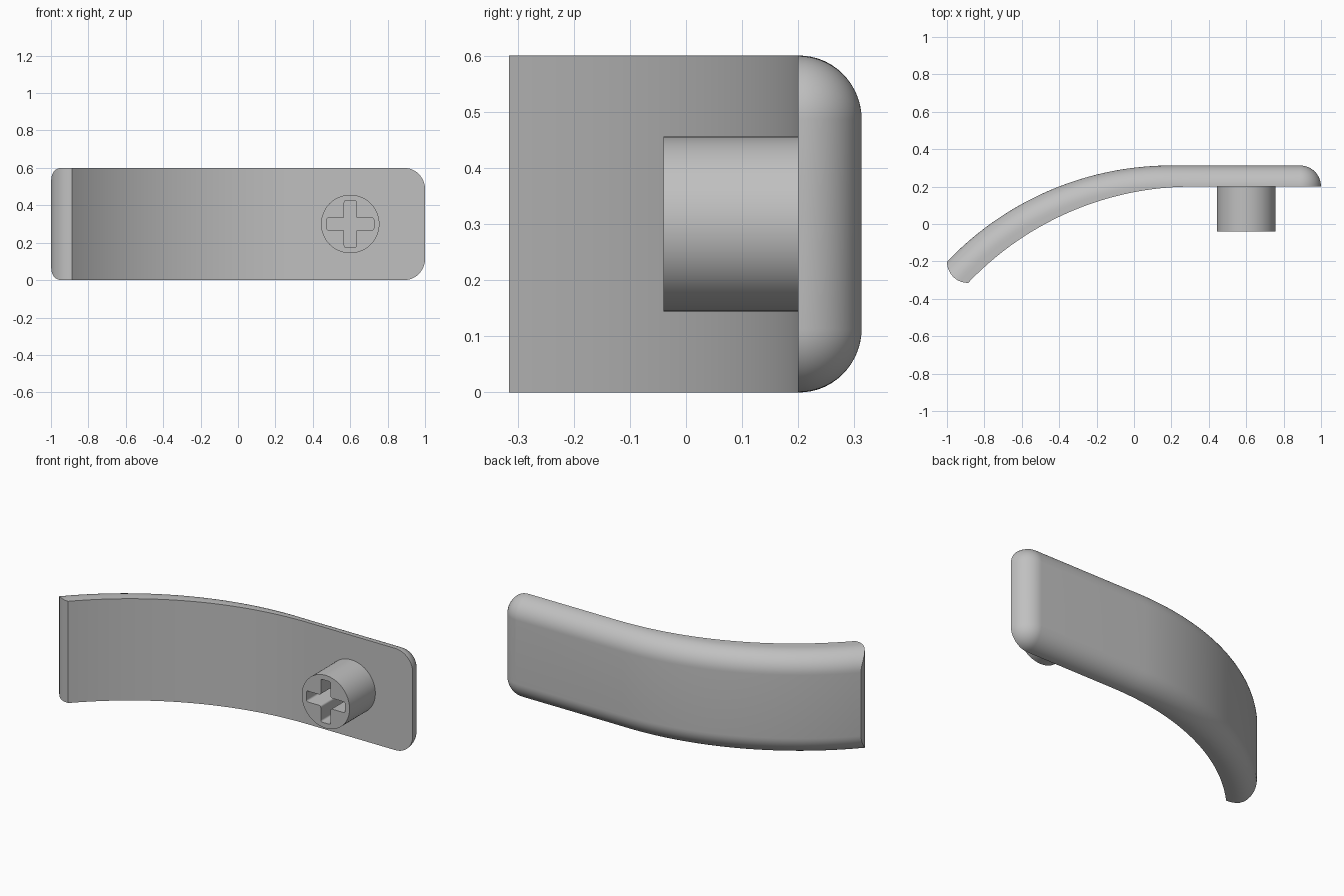
import bpy
import bmesh
from math import sin, cos, pi, sqrt, asin, radians
from mathutils import Matrix

cube = bpy.data.objects.get("Cube")
if cube:
    bpy.data.objects.remove(cube)

HEIGHT = 0.6
THICK = 0.113      # plate thickness and edge rounding radius
INNER_Y = 0.2      # flat inner face
BEND_R = 1.655     # radius of the bent part
BEND_START = 0.2   # where the outer face starts to bend
BEND_ANGLE = asin((1 + BEND_START) / BEND_R)

grey = bpy.data.materials.new("plain grey")
grey.use_nodes = True
colour = (0.53, 0.53, 0.53, 1)
grey.diffuse_color = colour
grey.node_tree.nodes["Principled BSDF"].inputs["Base Color"].default_value = colour


def make_object(name, bm):
    bmesh.ops.remove_doubles(bm, verts=bm.verts, dist=1e-5)
    bmesh.ops.recalc_face_normals(bm, faces=bm.faces)
    mesh = bpy.data.meshes.new(name)
    bm.to_mesh(mesh)
    bm.free()
    mesh.materials.append(grey)
    obj = bpy.data.objects.new(name, mesh)
    bpy.context.collection.objects.link(obj)
    return obj


def smooth(obj):
    bpy.ops.object.select_all(action='DESELECT')
    obj.select_set(True)
    bpy.context.view_layer.objects.active = obj
    bpy.ops.object.shade_smooth_by_angle(angle=radians(35))


def layer_points(f, bend_steps=40, corner_steps=12):
    """Lower outline of one layer, left to right; f is 0 inside, 1 outside."""
    points = []
    start_x = BEND_START + THICK * (1 - f)
    y = INNER_Y + THICK * f
    # bent part, ending in a rounded nose
    for k in range(bend_steps + 1):
        a = BEND_ANGLE * (1 - k / bend_steps)
        px = start_x - BEND_R * sin(a)
        py = y - BEND_R * (1 - cos(a))
        if k == 0:
            w = (f - 0.5) * THICK * sqrt(2)
            nose = sqrt(max(THICK ** 2 - w ** 2, 0)) - THICK / sqrt(2)
            px -= nose * cos(a)
            py -= nose * sin(a)
        depth = (1 - f) * THICK * (cos(a) + sin(a))
        rest = max(THICK - depth, 0)
        inset = THICK - sqrt(max(THICK ** 2 - rest ** 2, 0))
        points.append((px, py, inset))
    # straight part with a round corner
    r = THICK * sqrt(max(1 - f * f, 0))
    for k in range(corner_steps + 1):
        b = pi / 2 * k / corner_steps
        points.append((1 - THICK + r * sin(b), y, THICK - r * cos(b)))
    return points


# Curved plate, lofted through layers from the inner to the outer face
bm = bmesh.new()
LAYERS = 14
rows = []
for n in range(LAYERS + 1):
    low = layer_points(sin(pi / 2 * n / LAYERS))
    rows.append(([bm.verts.new(p) for p in low],
                 [bm.verts.new((x, y, HEIGHT - z)) for x, y, z in low]))
last = len(rows[0][0]) - 1
for (low_a, top_a), (low_b, top_b) in zip(rows, rows[1:]):
    for a, b in ((low_a, low_b), (top_a, top_b)):
        for j in range(last):
            bm.faces.new((a[j], a[j + 1], b[j + 1], b[j]))
    for j in (0, last):
        bm.faces.new((low_a[j], top_a[j], top_b[j], low_b[j]))
for low, top in (rows[0], rows[-1]):
    for j in range(last):
        bm.faces.new((low[j], low[j + 1], top[j + 1], top[j]))
bmesh.ops.dissolve_degenerate(bm, dist=1e-6, edges=bm.edges)
smooth(make_object("curved_plate", bm))

# Round peg on the inner face
PEG_X, PEG_Z, PEG_FRONT = 0.6, HEIGHT / 2, -0.04
bm = bmesh.new()
length = INNER_Y + 0.02 - PEG_FRONT
bmesh.ops.create_cone(
    bm, cap_ends=True, segments=64, radius1=0.156, radius2=0.156, depth=length,
    matrix=Matrix.Translation((PEG_X, PEG_FRONT + length / 2, PEG_Z))
    @ Matrix.Rotation(pi / 2, 4, 'X'))
peg = make_object("peg", bm)

# Cross-shaped socket cut into the peg
bm = bmesh.new()
ARM, HALF = 0.126, 0.032
outline = []
for q in range(4):
    c, s = cos(q * pi / 2), sin(q * pi / 2)
    for u, v in ((ARM, -HALF), (ARM, HALF), (HALF, HALF)):
        outline.append(bm.verts.new((PEG_X + u * c - v * s, PEG_FRONT - 0.05,
                                     PEG_Z + u * s + v * c)))
face = bm.faces.new(outline)
grown = bmesh.ops.extrude_face_region(bm, geom=[face])
moved = [g for g in grown["geom"] if isinstance(g, bmesh.types.BMVert)]
bmesh.ops.translate(bm, verts=moved, vec=(0, INNER_Y - PEG_FRONT + 0.05, 0))
rims = [e for e in bm.edges if abs(e.verts[0].co.y - e.verts[1].co.y) > 0.1]
bmesh.ops.bevel(bm, geom=rims, offset=0.01, segments=3, profile=0.5,
                affect='EDGES')
cutter = make_object("socket_cutter", bm)
cutter.hide_render = True

cut = peg.modifiers.new("socket", 'BOOLEAN')
cut.operation = 'DIFFERENCE'
cut.solver = 'EXACT'
cut.object = cutter
bpy.context.view_layer.objects.active = peg
bpy.ops.object.modifier_apply(modifier=cut.name)
bpy.data.objects.remove(cutter)
smooth(peg)
